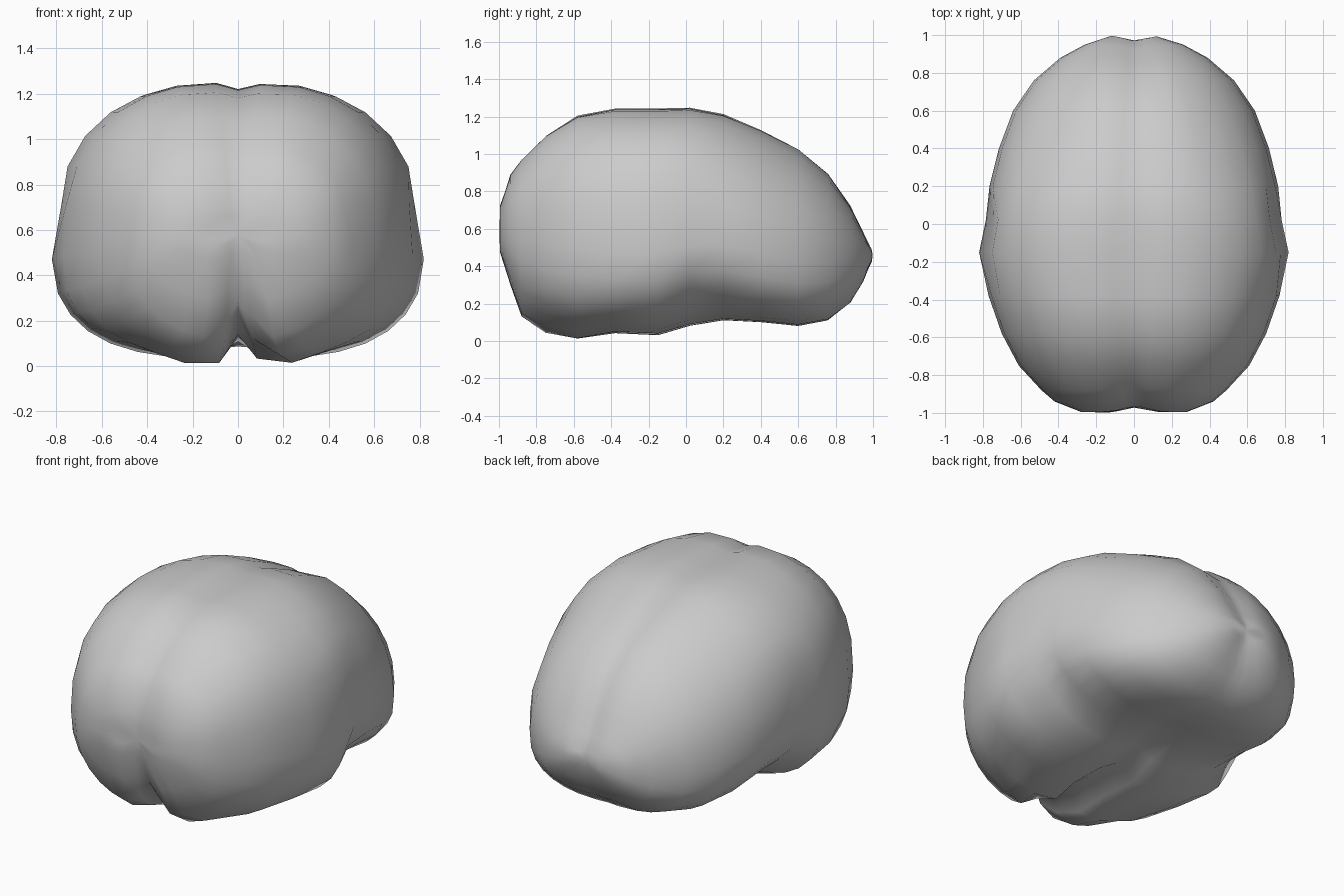
import bpy, bmesh
from math import sin, cos, radians, exp, copysign

if "Cube" in bpy.data.objects:
    bpy.data.objects.remove(bpy.data.objects["Cube"])

# Slices from front to back: y, half width, top, bottom, height of widest point
SLICES = [
    (-1.0, .14, .67, .53, .58), (-.995, .28, .74, .46, .58), (-.94, .42, .90, .29, .56),
    (-.88, .49, .98, .12, .54), (-.75, .61, 1.11, .03, .52), (-.58, .70, 1.215, .0, .50),
    (-.38, .77, 1.25, .04, .48), (-.15, .82, 1.25, .03, .47), (.02, .785, 1.255, .08, .51),
    (.2, .765, 1.225, .11, .51), (.4, .715, 1.145, .10, .47), (.6, .64, 1.045, .08, .43),
    (.76, .53, .91, .11, .42), (.88, .39, .74, .20, .43), (.95, .26, .60, .31, .44),
    (1.0, .12, .51, .41, .46)]
QUARTER = [0, 13, 26, 39, 52, 64, 75, 86]
ANGLES = QUARTER + [90] + [180 - a for a in reversed(QUARTER)]
ANGLES += [a + 180 for a in ANGLES[1:-1]]


def bump(value, centre, width):
    return exp(-((value - centre) / width) ** 2)


def rounded(value, power):
    return copysign(abs(value) ** power, value)


def surface_point(y, half, top, bottom, middle, angle):
    # Rounder over the back and under the front, boxy elsewhere
    if angle <= 180:
        power = .78 + .17 * max(0, min(1, y / .5))
    else:
        power = .72 + .14 * max(0, min(1, (-.35 - y) / .4))
    c, s = rounded(cos(radians(angle)), power), rounded(sin(radians(angle)), power)
    x = half * c
    z = middle + s * (top - middle if s > 0 else middle - bottom)
    if s > 0:
        # Shallow groove between the hemispheres
        z -= .035 * min(1, 3 * (top - middle)) * s * bump(x, .01, .08)
    else:
        # Cleft between the front lobes
        depth = .08 * bump(y, -.2, .5) + .22 * bump(y, -.85, .3)
        z += min(depth, .4 * (middle - bottom)) * abs(s) ** 3 * bump(x, .01, .06)
        # Dip between the front and side lobes
        z += .04 * abs(s) * bump(abs(x), .42, .1) * bump(y, -.68, .15)
        # Hollow behind the side lobes
        x *= 1 - .17 * bump(y, .07, .17) * bump(z, .16, .18)
    # Crease above the side lobes
    x *= 1 - .05 * bump(y, -.06, .14) * bump(z, .73, .11)
    # Groove carried round both ends
    y -= .03 * y ** 5 * bump(x, .01, .09)
    return x, y, z


def build_brain():
    bm = bmesh.new()
    rings = [[bm.verts.new(surface_point(*row, a)) for a in ANGLES] for row in SLICES]
    count = len(ANGLES)
    for front, back in zip(rings, rings[1:]):
        for i in range(count):
            j = (i + 1) % count
            bm.faces.new((front[i], front[j], back[j], back[i]))
    # Rounded end caps
    for ring, row in ((rings[0], SLICES[0]), (rings[-1], SLICES[-1])):
        tip = bm.verts.new((0, row[0] * .972, row[4]))
        for i in range(count):
            bm.faces.new((ring[i], ring[(i + 1) % count], tip))
    bmesh.ops.recalc_face_normals(bm, faces=bm.faces)
    for face in bm.faces:
        face.smooth = True
    mesh = bpy.data.meshes.new("brain")
    bm.to_mesh(mesh)
    bm.free()
    brain = bpy.data.objects.new("brain", mesh)
    bpy.context.collection.objects.link(brain)
    return brain


grey = bpy.data.materials.new("plain grey")
grey.use_nodes = True
colour = (.6, .6, .6, 1)
grey.diffuse_color = colour
grey.node_tree.nodes["Principled BSDF"].inputs["Base Color"].default_value = colour
build_brain().data.materials.append(grey)
